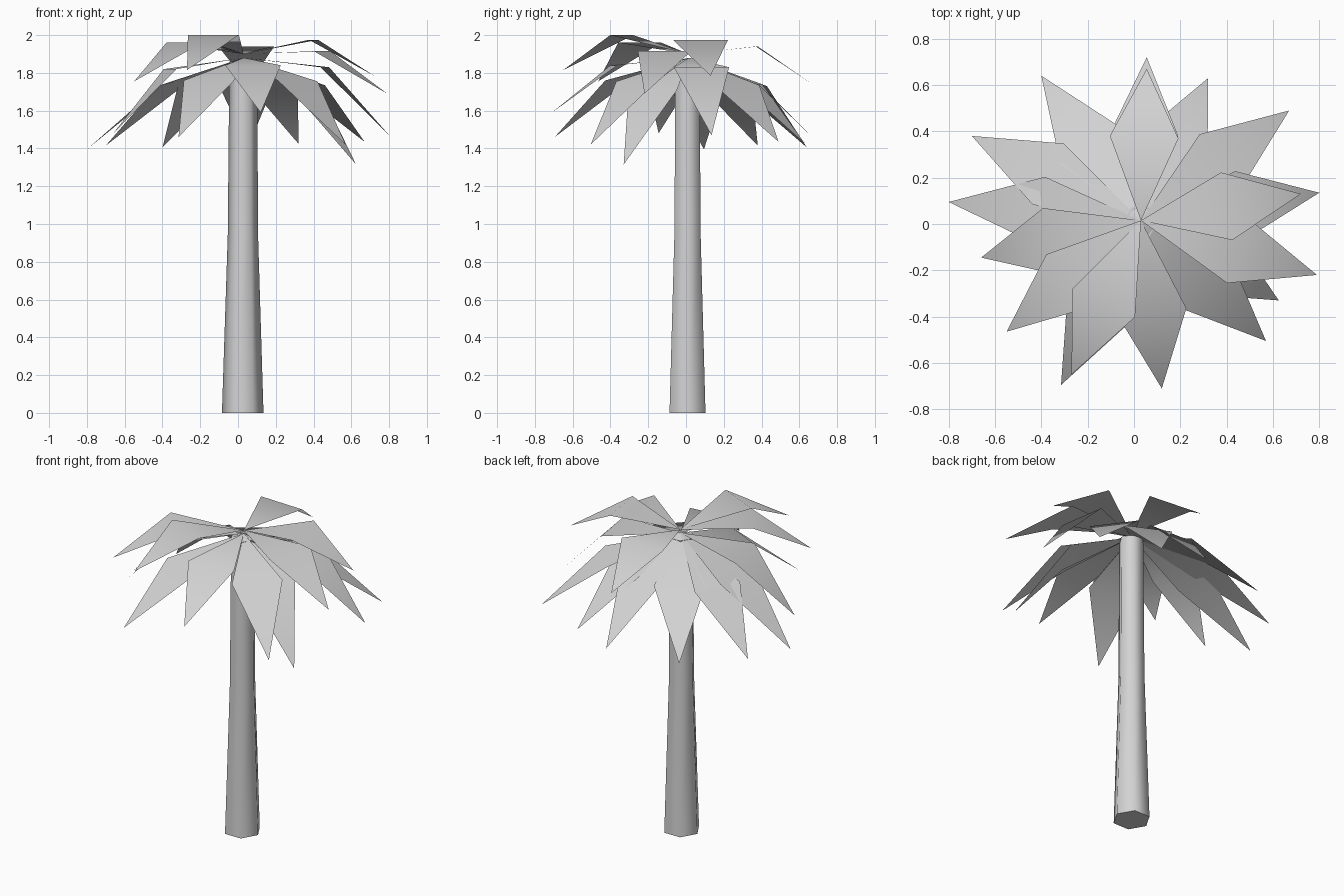
import bpy, bmesh, math
from mathutils import Vector

if "Cube" in bpy.data.objects:
    bpy.data.objects.remove(bpy.data.objects["Cube"])

grey = bpy.data.materials.new("light_grey")
grey.diffuse_color = (0.65, 0.65, 0.65, 1)
grey.use_nodes = True
grey.node_tree.nodes["Principled BSDF"].inputs["Base Color"].default_value = grey.diffuse_color


def add_object(name, bm, angle):
    mesh = bpy.data.meshes.new(name)
    bm.to_mesh(mesh)
    bm.free()
    obj = bpy.data.objects.new(name, mesh)
    bpy.context.collection.objects.link(obj)
    mesh.materials.append(grey)
    bpy.ops.object.select_all(action='DESELECT')
    obj.select_set(True)
    bpy.context.view_layer.objects.active = obj
    bpy.ops.object.shade_smooth_by_angle(angle=math.radians(angle))
    return obj


# Trunk: six-sided, flared at the foot
bm = bmesh.new()
rings = []
for z, r, cx in [(0, 0.11, 0.025), (0.95, 0.08, 0.026), (1.86, 0.074, 0.028)]:
    rings.append([bm.verts.new((cx + r * math.cos(i * math.pi / 3),
                                0.008 + r * math.sin(i * math.pi / 3), z)) for i in range(6)])
for lo, hi in zip(rings, rings[1:]):
    for i in range(6):
        j = (i + 1) % 6
        bm.faces.new((lo[i], lo[j], hi[j], hi[i]))
bm.faces.new(rings[0][::-1])
bm.faces.new(rings[-1])
add_object("trunk", bm, 65)


# Leaf: kite folded across its widest line
def leaf(name, tip, mid_dist, mid_z, base_z, half=0.148):
    base = Vector((0.03, 0.015, base_z))
    tip = Vector(tip)
    d = Vector((tip.x - base.x, tip.y - base.y, 0)).normalized()
    side = Vector((-d.y, d.x, 0)) * half
    mid = base + d * mid_dist
    mid.z = mid_z
    bm = bmesh.new()
    b, r, l, t = [bm.verts.new(p) for p in (base, mid - side, mid + side, tip)]
    bm.faces.new((b, r, l))
    bm.faces.new((l, r, t))
    add_object(name, bm, 80)


# Upper fronds: tip, distance to the fold, height of the fold
upper = [
    ((0.055, 0.67, 1.74), 0.36, 1.94),
    ((0.72, 0.13, 1.785), 0.375, 1.975),
    ((0.79, -0.22, 1.69), 0.435, 1.915),
    ((-0.27, -0.65, 1.815), 0.39, 2.0),
    ((-0.55, -0.465, 1.755), 0.408, 1.96),
]
# Lower, drooping fronds
lower = [
    ((0.055, 0.72, 1.41), 0.37, 1.74),
    ((0.32, 0.63, 1.425), 0.36, 1.74),
    ((0.67, 0.49, 1.435), 0.426, 1.735),
    ((0.80, 0.135, 1.47), 0.435, 1.83),
    ((0.625, -0.33, 1.315), 0.38, 1.71),
    ((0.57, -0.505, 1.42), 0.40, 1.755),
    ((0.12, -0.71, 1.59), 0.40, 1.84),
    ((-0.315, -0.695, 1.46), 0.42, 1.76),
    ((-0.66, -0.145, 1.48), 0.40, 1.82),
    ((-0.80, 0.095, 1.395), 0.43, 1.735),
    ((-0.70, 0.38, 1.415), 0.448, 1.72),
    ((-0.40, 0.64, 1.405), 0.40, 1.73),
]
for i, (tip, d, z) in enumerate(upper):
    leaf(f"upper_frond_{i + 1}", tip, d, z, 1.9)
for i, (tip, d, z) in enumerate(lower):
    leaf(f"lower_frond_{i + 1}", tip, d, z, 1.88)
